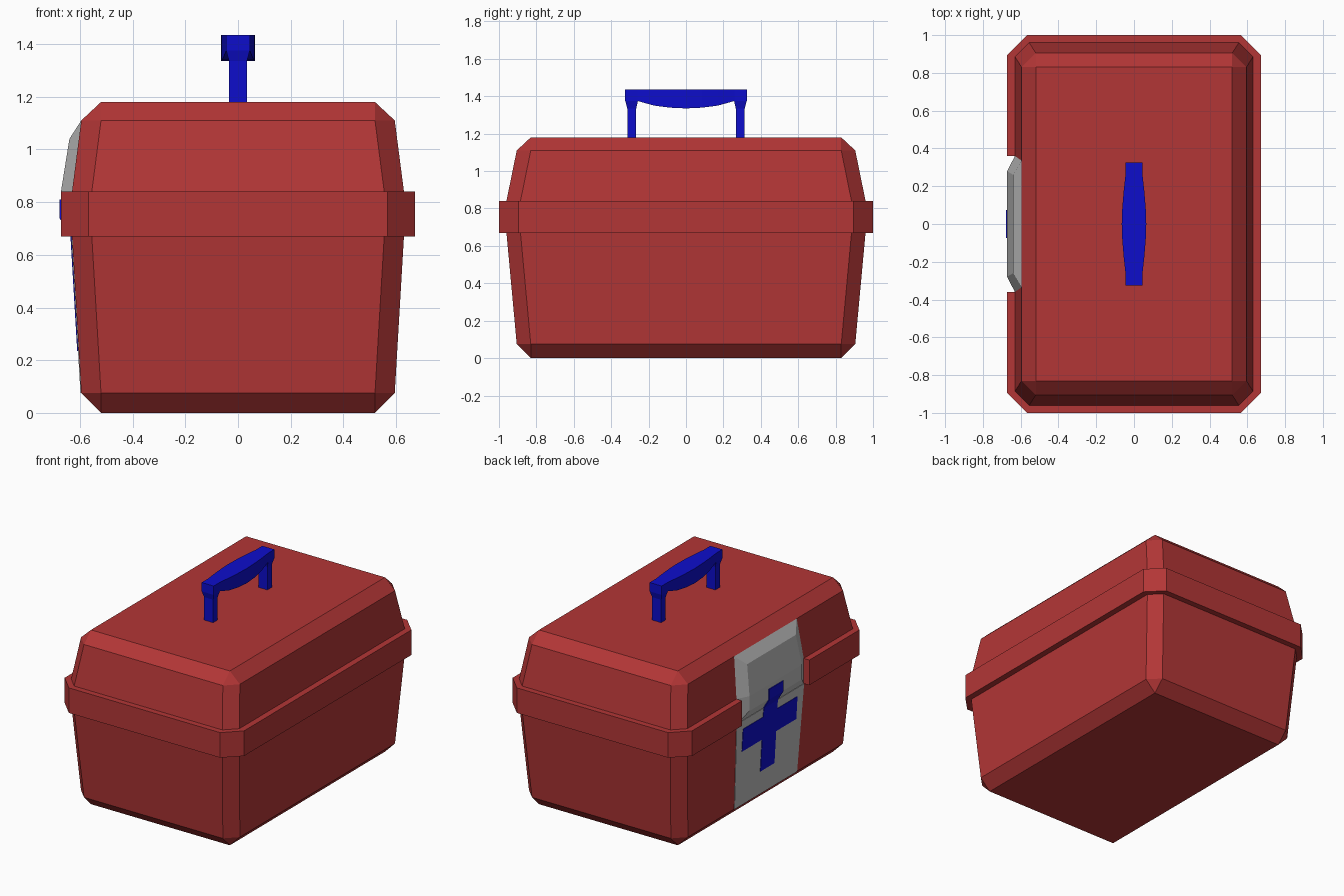
import bpy, bmesh

if "Cube" in bpy.data.objects:
    bpy.data.objects.remove(bpy.data.objects["Cube"])


def material(name, rgb):
    m = bpy.data.materials.new(name)
    m.diffuse_color = (*rgb, 1)
    m.use_nodes = True
    m.node_tree.nodes["Principled BSDF"].inputs["Base Color"].default_value = m.diffuse_color
    return m


RED = material("red", (0.45, 0.037, 0.037))
GREY = material("light grey", (0.5, 0.5, 0.5))
BLUE = material("blue", (0.004, 0.004, 0.6))


def loft(name, rings, mat, start=True, end=True, closed=True):
    """Skin a list of equal-length point rings, with optional end caps."""
    bm = bmesh.new()
    vs = [[bm.verts.new(p) for p in r] for r in rings]
    n = len(rings[0])
    for a, b in zip(vs, vs[1:]):
        for i in range(n if closed else n - 1):
            j = (i + 1) % n
            bm.faces.new((a[i], a[j], b[j], b[i]))
    if start:
        bm.faces.new(vs[0][::-1])
    if end:
        bm.faces.new(vs[-1])
    bmesh.ops.remove_doubles(bm, verts=bm.verts, dist=1e-5)
    bmesh.ops.recalc_face_normals(bm, faces=bm.faces)
    me = bpy.data.meshes.new(name)
    bm.to_mesh(me)
    bm.free()
    me.materials.append(mat)
    ob = bpy.data.objects.new(name, me)
    bpy.context.collection.objects.link(ob)
    return ob


def octagon(hx, hy, z, c):
    """Rectangle with chamfered corners, starting on the -x side."""
    return [(-hx, hy - c, z), (-hx + c, hy, z), (hx - c, hy, z), (hx, hy - c, z),
            (hx, -hy + c, z), (hx - c, -hy, z), (-hx + c, -hy, z), (-hx, -hy + c, z)]


# Tapered lower box and lid
C = 0.075
loft("lower_box", [octagon(0.52, 0.83, 0, 0), octagon(0.595, 0.905, 0.075, C),
                   octagon(0.63, 0.96, 0.67, C)], RED)
loft("lid", [octagon(0.63, 0.96, 0.84, C), octagon(0.595, 0.905, 1.11, C),
             octagon(0.52, 0.83, 1.18, 0)], RED)

# Rim band, left open on the -x side for the latch
NOTCH = 0.36


def rim_path(hx, hy, c, z):
    return [(-hx, NOTCH, z)] + octagon(hx, hy, z, c) + [(-hx, -NOTCH, z)]


rim = [rim_path(0.63, 0.96, C, 0.67), rim_path(0.672, 1.0, 0.105, 0.67),
       rim_path(0.672, 1.0, 0.105, 0.84), rim_path(0.63, 0.96, C, 0.84)]
loft("rim_band", list(zip(*rim)), RED)


# Latch: bevelled plate bent at the top of the rim
def latch_ring(pts):
    return [(x, y, z) for x, y, z in pts] + [(x, -y, z) for x, y, z in reversed(pts)]


latch = loft("latch", [latch_ring([(-0.63, 0.36, 0.67), (-0.63, 0.36, 0.84), (-0.595, 0.335, 1.11)]),
                       latch_ring([(-0.672, 0.28, 0.74), (-0.672, 0.28, 0.84), (-0.64, 0.26, 1.04)])],
             GREY, start=False, end=False)
bm = bmesh.new()
bm.from_mesh(latch.data)
bm.verts.ensure_lookup_table()
for ids in ((6, 7, 10, 11), (7, 8, 9, 10)):
    bm.faces.new([bm.verts[i] for i in ids])
bmesh.ops.recalc_face_normals(bm, faces=bm.faces)
if sum(f.normal.x for f in bm.faces) > 0:
    bmesh.ops.reverse_faces(bm, faces=bm.faces)
bm.to_mesh(latch.data)
bm.free()


# Thin plates that follow the -x wall
def wall(z):
    return -0.595 - 0.035 * (z - 0.075) / 0.595


def plate(name, pts, mat, t):
    loft(name, [[(x, y0, z), (x, y1, z), (x - t, y1, z), (x - t, y0, z)]
                for x, z, y0, y1 in pts], mat)


plate("grey_panel", [(wall(0.075), 0.075, -0.335, 0.335), (wall(0.67), 0.67, -0.36, 0.36)],
      GREY, 0.003)

# Blue cross: upright bar runs up over the latch, arms lie on the panel
W = 0.075
plate("cross_upright", [(wall(z), z, -W, W) for z in (0.235, 0.67)] +
      [(-0.672, 0.74, -W, W), (-0.672, 0.81, -W, W)], BLUE, 0.006)
for side, (y0, y1) in {"left": (W, 0.29), "right": (-0.29, -W)}.items():
    plate("cross_arm_" + side, [(wall(z), z, y0, y1) for z in (0.455, 0.61)], BLUE, 0.006)

# Handle grip: swells towards the middle
half = [(0.325, 0.045, 1.375), (0.26, 0.045, 1.375), (0.17, 0.055, 1.35),
        (0.085, 0.062, 1.339)]
stations = half + [(0, 0.065, 1.335)] + [(-y, w, z) for y, w, z in reversed(half)]
loft("handle_grip", [[(-w, y, z), (w, y, z), (w, y, 1.435), (-w, y, 1.435)]
                     for y, w, z in stations], BLUE)

# Handle posts, flared where they meet the grip
for name, s in (("back", 1), ("front", -1)):
    loft("handle_post_" + name,
         [[(-w, s * a, z), (w, s * a, z), (w, s * b, z), (-w, s * b, z)]
          for w, a, b, z in ((0.034, 0.266, 0.314, 1.18), (0.034, 0.266, 0.314, 1.335),
                             (0.045, 0.257, 0.325, 1.376))], BLUE)
